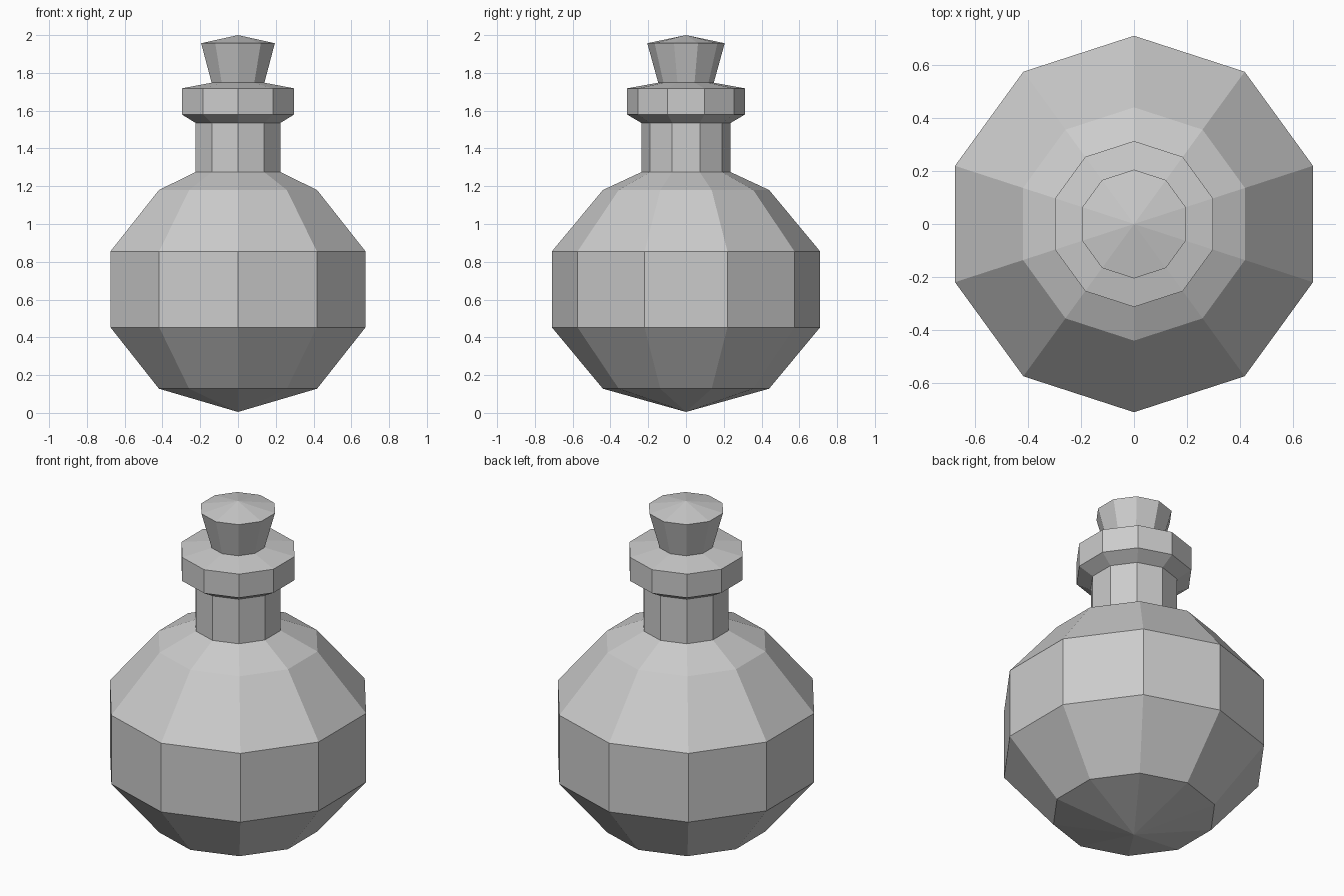
import bpy, bmesh, math

if "Cube" in bpy.data.objects:
    bpy.data.objects.remove(bpy.data.objects["Cube"])

SIDES = 10


def lathe(name, profile):
    """Spin a (radius, height) profile into a flat-faced ten-sided part."""
    bm = bmesh.new()
    rings = []
    for r, z in profile:
        if r == 0:
            rings.append([bm.verts.new((0, 0, z))] * SIDES)
        else:
            angles = [math.pi / 2 + i * math.tau / SIDES for i in range(SIDES)]
            rings.append([bm.verts.new((r * math.cos(a), r * math.sin(a), z)) for a in angles])
    for low, high in zip(rings, rings[1:]):
        for i in range(SIDES):
            j = (i + 1) % SIDES
            corners = dict.fromkeys((low[i], low[j], high[j], high[i]))
            bm.faces.new(list(corners))
    bmesh.ops.recalc_face_normals(bm, faces=bm.faces)
    mesh = bpy.data.meshes.new(name)
    bm.to_mesh(mesh)
    bm.free()
    obj = bpy.data.objects.new(name, mesh)
    bpy.context.collection.objects.link(obj)
    return obj


# Bottle: pointed base, faceted belly, shoulder, neck and flared lip
lathe("bottle", [(0, 0.005), (0.44, 0.128), (0.71, 0.453), (0.71, 0.855),
                 (0.44, 1.18), (0.236, 1.275), (0.236, 1.535),
                 (0.313, 1.58), (0.313, 1.718), (0.147, 1.748)])

# Stopper: tapered plug with a shallow pointed top
lathe("stopper", [(0.147, 1.748), (0.205, 1.957), (0, 2.0)])
